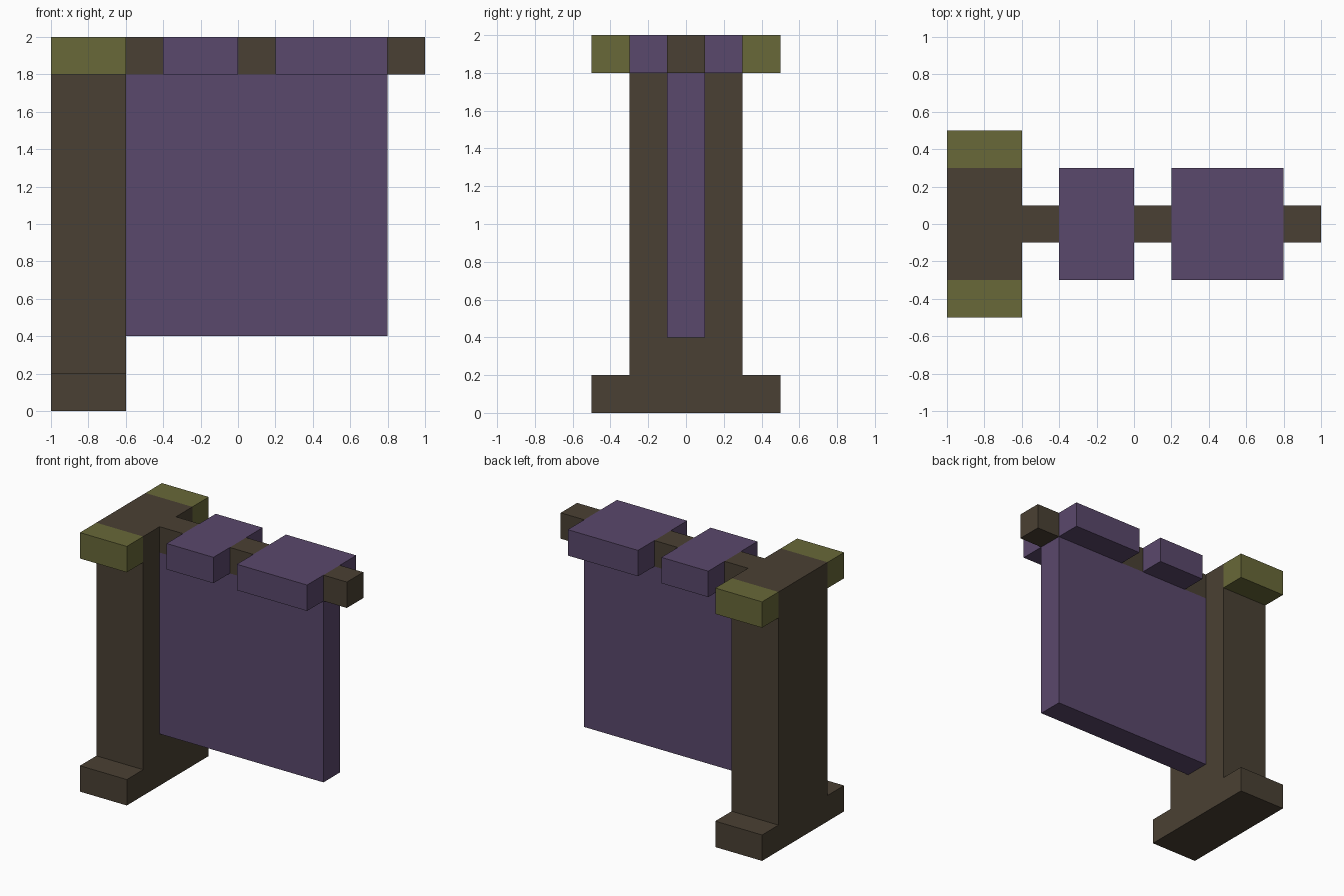
import bpy
import bmesh

cube = bpy.data.objects.get("Cube")
if cube:
    bpy.data.objects.remove(cube, do_unlink=True)


def linear(c):
    c /= 255
    return c / 12.92 if c <= 0.04045 else ((c + 0.055) / 1.055) ** 2.4


def material(name, rgb):
    mat = bpy.data.materials.new(name)
    mat.use_nodes = True
    color = (*[linear(c) for c in rgb], 1)
    mat.diffuse_color = color
    bsdf = mat.node_tree.nodes["Principled BSDF"]
    bsdf.inputs["Base Color"].default_value = color
    bsdf.inputs["Roughness"].default_value = 0.9
    return mat


wood = material("dark wood", (74, 64, 51))
cloth = material("purple cloth", (90, 72, 108))
trim = material("olive trim", (104, 104, 56))


def prism(name, mat, x0, x1, profile):
    """Extrude a y-z outline along x."""
    bm = bmesh.new()
    face = bm.faces.new([bm.verts.new((x0, y, z)) for y, z in profile])
    side = bmesh.ops.extrude_face_region(bm, geom=[face])["geom"]
    moved = [v for v in side if isinstance(v, bmesh.types.BMVert)]
    bmesh.ops.translate(bm, verts=moved, vec=(x1 - x0, 0, 0))
    bmesh.ops.recalc_face_normals(bm, faces=bm.faces)
    mesh = bpy.data.meshes.new(name)
    bm.to_mesh(mesh)
    bm.free()
    mesh.materials.append(mat)
    obj = bpy.data.objects.new(name, mesh)
    bpy.context.collection.objects.link(obj)
    return obj


def box(name, mat, x0, x1, y0, y1, z0, z1):
    return prism(name, mat, x0, x1, [(y0, z0), (y1, z0), (y1, z1), (y0, z1)])


# Upright post with a wider foot
half = [(0.5, 0), (0.5, 0.2), (0.3, 0.2), (0.3, 2)]
prism("post", wood, -1, -0.6, half + [(-y, z) for y, z in reversed(half)])

# Olive end blocks on the post head
box("front_end_block", trim, -1, -0.6, -0.5, -0.3, 1.8, 2)
box("back_end_block", trim, -1, -0.6, 0.3, 0.5, 1.8, 2)

# Crossbar, exposed between the cloth loops
for name, x0, x1 in (("inner", -0.6, -0.4), ("middle", 0, 0.2), ("tip", 0.8, 1)):
    box("crossbar_" + name, wood, x0, x1, -0.1, 0.1, 1.8, 2)

# Cloth loops wrapped over the bar
for name, x0, x1 in (("narrow", -0.4, 0), ("wide", 0.2, 0.8)):
    box(name + "_cloth_loop", cloth, x0, x1, -0.3, 0.3, 1.8, 2)

# Hanging banner
box("banner", cloth, -0.6, 0.8, -0.1, 0.1, 0.4, 1.8)
